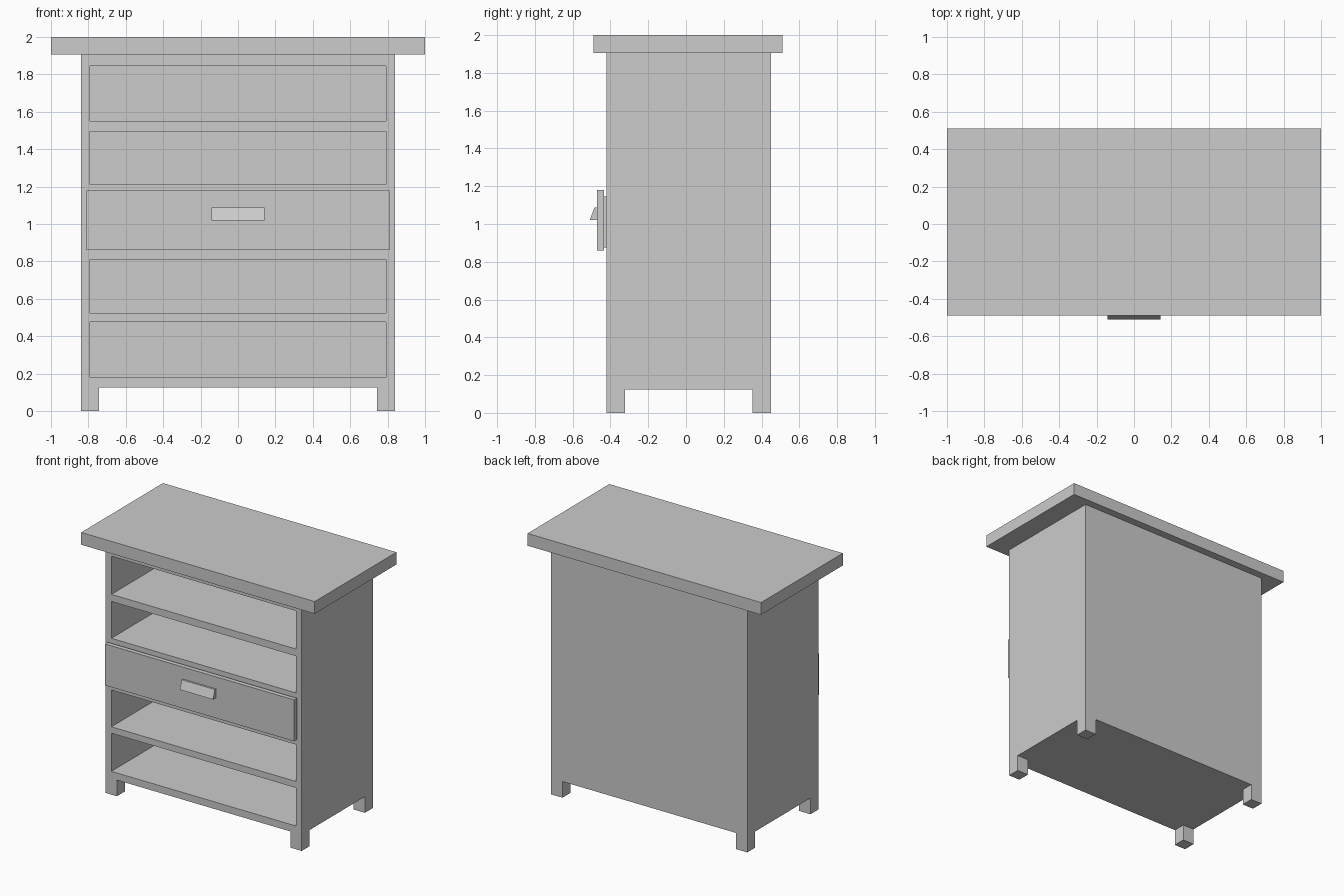
import bpy
import bmesh

default_cube = bpy.data.objects.get("Cube")
if default_cube:
    bpy.data.objects.remove(default_cube, do_unlink=True)

# Single grey finish
GREY = (0.604, 0.604, 0.604, 1.0)
finish = bpy.data.materials.new("light_grey")
finish.use_nodes = True
finish.diffuse_color = GREY
finish.node_tree.nodes["Principled BSDF"].inputs["Base Color"].default_value = GREY


def prism(name, profile, x0, x1):
    """Extrude a (y, z) profile along x."""
    bm = bmesh.new()
    face = bm.faces.new([bm.verts.new((x0, y, z)) for y, z in profile])
    moved = bmesh.ops.extrude_face_region(bm, geom=[face])["geom"]
    verts = [v for v in moved if isinstance(v, bmesh.types.BMVert)]
    bmesh.ops.translate(bm, verts=verts, vec=(x1 - x0, 0, 0))
    bmesh.ops.recalc_face_normals(bm, faces=bm.faces)
    mesh = bpy.data.meshes.new(name)
    bm.to_mesh(mesh)
    bm.free()
    mesh.materials.append(finish)
    obj = bpy.data.objects.new(name, mesh)
    bpy.context.collection.objects.link(obj)
    return obj


def box(name, x0, x1, y0, y1, z0, z1):
    return prism(name, [(y0, z0), (y1, z0), (y1, z1), (y0, z1)], x0, x1)


# Main dimensions
HALF, INNER = 0.84, 0.79
FRONT, BACK = -0.42, 0.45
BASE, TOP = 0.125, 1.905
LEG = 0.097
WALL = 0.05

# Overhanging top
box("top_slab", -1, 1, -0.49, 0.51, TOP, 2)

# Side panels with the legs cut into their profile, plus the inner part of each leg
side_profile = [(FRONT, 0), (FRONT + LEG, 0), (FRONT + LEG, BASE),
                (BACK - LEG, BASE), (BACK - LEG, 0), (BACK, 0),
                (BACK, TOP), (FRONT, TOP)]
for side, sign in (("left", 1), ("right", -1)):
    xs = sorted((sign * INNER, sign * HALF))
    prism(side + "_side_panel", side_profile, *xs)
    xs = sorted((sign * INNER, sign * (HALF - LEG)))
    box(side + "_front_leg", *xs, FRONT, FRONT + LEG, 0, BASE)
    box(side + "_back_leg", *xs, BACK - LEG, BACK, 0, BASE)

# Back panel and the horizontal dividers between the bays
box("back_panel", -INNER, INNER, BACK - WALL, BACK, BASE, TOP)
dividers = [(BASE, 0.18), (0.475, 0.525), (0.81, 0.86),
            (1.16, 1.21), (1.495, 1.55), (1.845, TOP)]
for i, (z0, z1) in enumerate(dividers):
    box(f"divider_{i + 1}", -INNER, INNER, FRONT, BACK - WALL, z0, z1)

# Middle drawer: open tray, overlapping front and wedge handle
TRAY, TRAY_FRONT, TRAY_BACK = 0.78, -0.435, 0.38
LOW, HIGH, BOARD = 0.875, 1.145, 0.03
box("drawer_bottom", -TRAY, TRAY, TRAY_FRONT, TRAY_BACK, LOW, LOW + BOARD)
box("drawer_back", -TRAY, TRAY, TRAY_BACK - BOARD, TRAY_BACK, LOW + BOARD, HIGH)
for side, sign in (("left", 1), ("right", -1)):
    xs = sorted((sign * TRAY, sign * (TRAY - BOARD)))
    box(side + "_drawer_side", *xs, TRAY_FRONT, TRAY_BACK - BOARD, LOW + BOARD, HIGH)
box("drawer_front", -0.81, 0.81, -0.47, TRAY_FRONT, 0.86, 1.18)
prism("drawer_handle", [(-0.51, 1.02), (-0.47, 1.02), (-0.47, 1.087), (-0.485, 1.087)],
      -0.142, 0.142)
